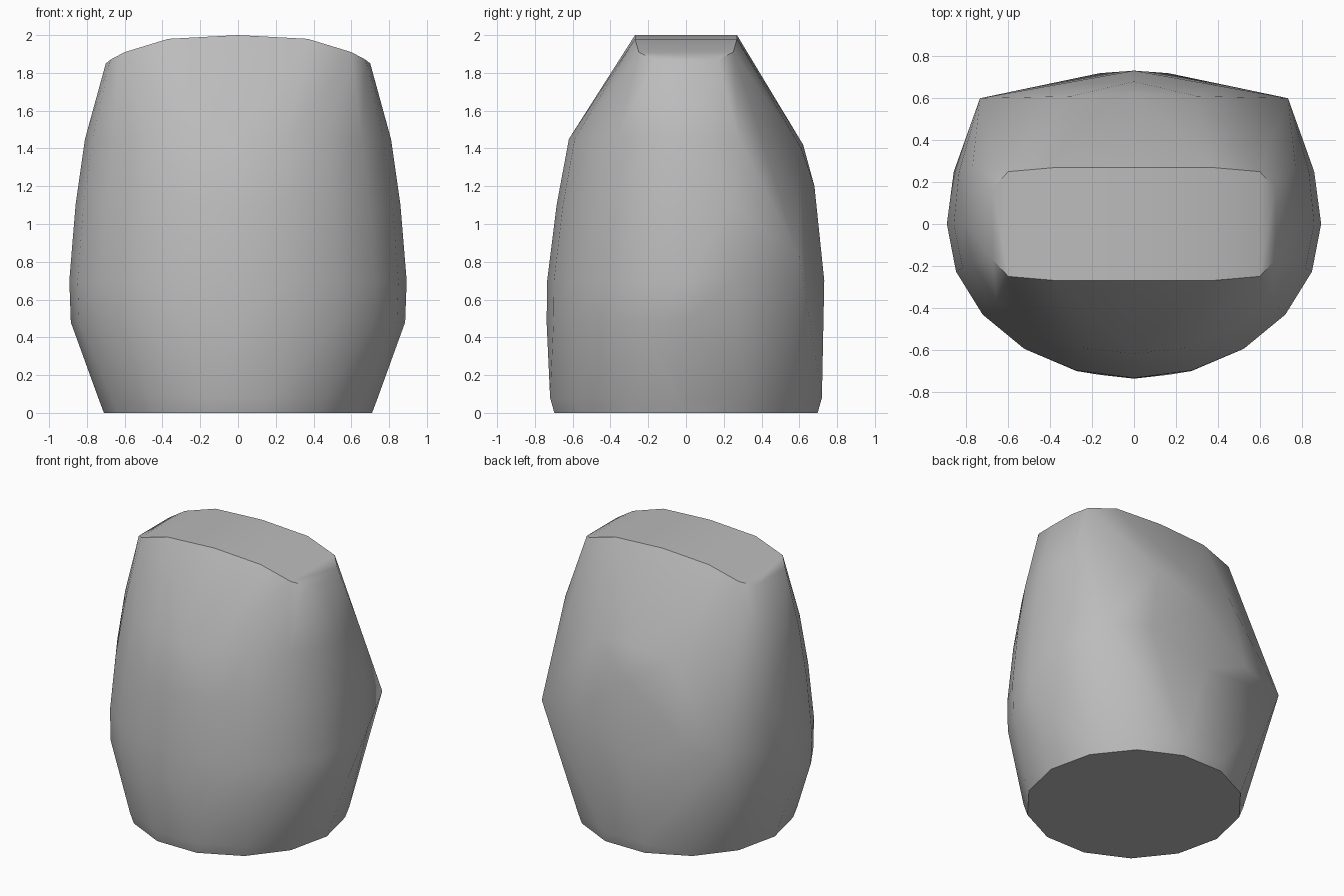
import bpy, bmesh
from math import sin, cos, pi, radians

cube = bpy.data.objects.get("Cube")
if cube:
    bpy.data.objects.remove(cube)

grey = bpy.data.materials.new("stone grey")
grey.use_nodes = True
colour = (0.5, 0.5, 0.5, 1)
grey.diffuse_color = colour
grey.node_tree.nodes["Principled BSDF"].inputs["Base Color"].default_value = colour

points = []


def arc(rx, ry, z, start, end, steps):
    """Elliptical run of points at one height, angles in half turns."""
    for i in range(steps + 1):
        a = pi * (start + (end - start) * i / steps)
        points.append((rx * cos(a), ry * sin(a), z))


def mirrored(*coords):
    for x, y, z in coords:
        points.extend([(x, y, z), (-x, y, z)])


# Round foot with a narrow rounded lower edge
arc(0.71, 0.715, 0, 0, 2, 14)
arc(0.74, 0.738, 0.08, 0, 2, 14)

# Rounded front, narrowing above the belly
for rx, ry, z in [(0.885, 0.738, 0.48), (0.893, 0.735, 0.7),
                  (0.86, 0.685, 1.1), (0.81, 0.62, 1.45)]:
    arc(rx, ry, z, 1, 2, 10)

# Broad back with two side corners and a shallow central ridge
mirrored((0.735, 0.6, 0.83), (0.86, 0.25, 0.72), (0.835, 0.25, 1.1),
         (0.77, 0.28, 1.45), (0.4, 0.66, 0.9), (0.3, 0.61, 1.4))
points.extend([(0, 0.732, 0.7), (0, 0.68, 1.2), (0, 0.62, 1.42)])

# Arched, elongated top
for side in (-1, 1):
    points.append((0, side * 0.27, 2))
    mirrored((0.37, side * 0.27, 1.98), (0.6, side * 0.25, 1.91),
             (0.675, side * 0.17, 1.87))
mirrored((0.7, 0, 1.85))

# Skin the guide points into one solid
bm = bmesh.new()
for p in points:
    bm.verts.new(p)
bmesh.ops.remove_doubles(bm, verts=bm.verts, dist=0.001)
hull = bmesh.ops.convex_hull(bm, input=bm.verts)
loose = [v for v in bm.verts if not v.link_faces]
bmesh.ops.delete(bm, geom=loose, context='VERTS')
bmesh.ops.dissolve_limit(bm, angle_limit=radians(1), verts=bm.verts, edges=bm.edges)
bmesh.ops.recalc_face_normals(bm, faces=bm.faces)

mesh = bpy.data.meshes.new("body")
bm.to_mesh(mesh)
bm.free()
mesh.materials.append(grey)
body = bpy.data.objects.new("body", mesh)
bpy.context.collection.objects.link(body)

bpy.ops.object.select_all(action='DESELECT')
body.select_set(True)
bpy.context.view_layer.objects.active = body
bpy.ops.object.shade_smooth_by_angle(angle=radians(40))
